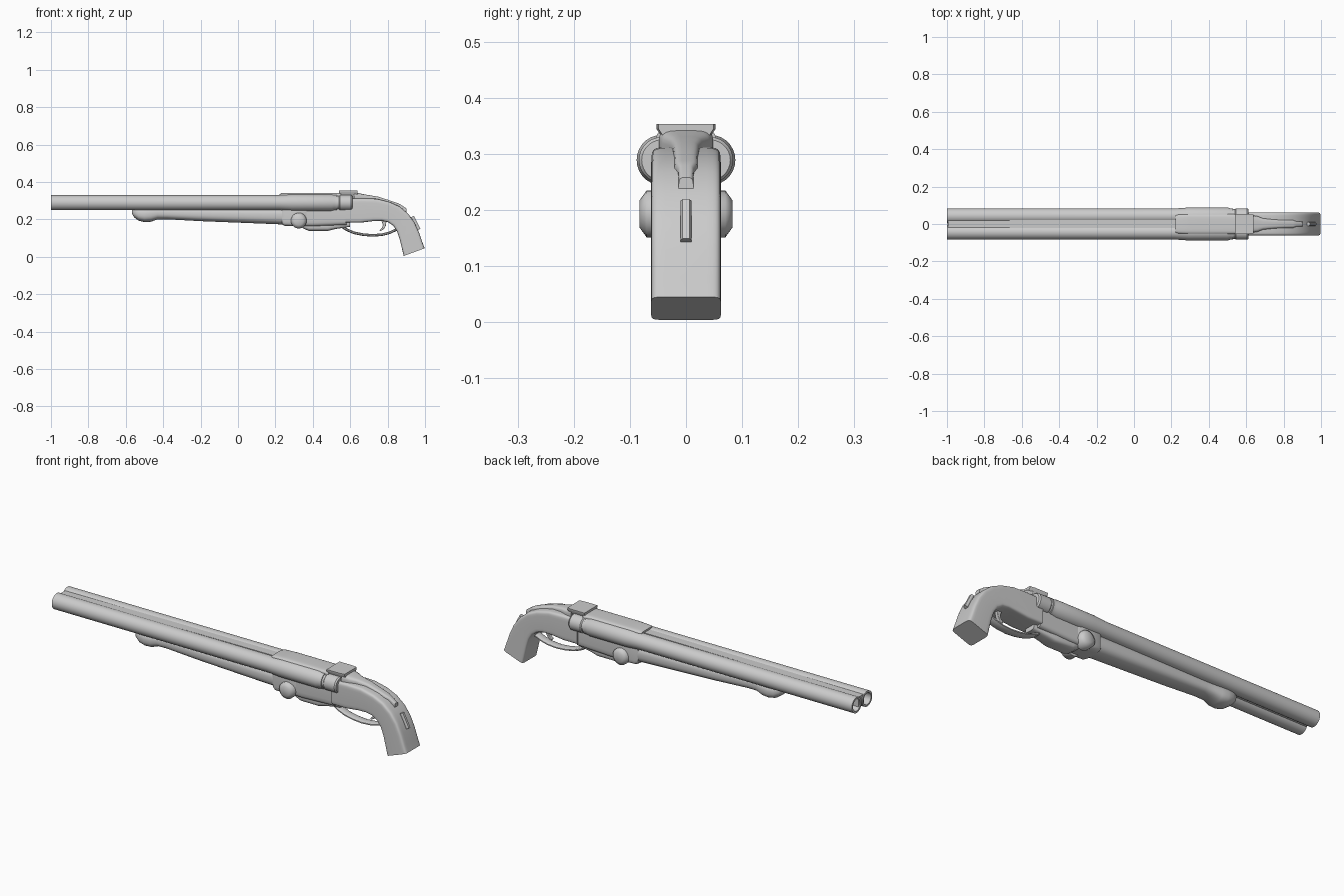
import bpy, bmesh, math

if "Cube" in bpy.data.objects:
    bpy.data.objects.remove(bpy.data.objects["Cube"])

grey = bpy.data.materials.new("plain grey")
grey.use_nodes = True
grey.diffuse_color = (0.6, 0.6, 0.6, 1)
grey.node_tree.nodes["Principled BSDF"].inputs["Base Color"].default_value = (0.6, 0.6, 0.6, 1)


def finish(bm, name, angle=35, bevel=0):
    bmesh.ops.recalc_face_normals(bm, faces=bm.faces)
    me = bpy.data.meshes.new(name)
    bm.to_mesh(me)
    bm.free()
    me.materials.append(grey)
    ob = bpy.data.objects.new(name, me)
    bpy.context.collection.objects.link(ob)
    bpy.ops.object.select_all(action='DESELECT')
    ob.select_set(True)
    bpy.context.view_layer.objects.active = ob
    if bevel:
        mod = ob.modifiers.new("bevel", 'BEVEL')
        mod.width, mod.segments = bevel, 2
    bpy.ops.object.shade_smooth_by_angle(angle=math.radians(angle))
    return ob


def skin(name, rings, angle=35):
    """Bridge rings of points and cap both ends."""
    bm = bmesh.new()
    vs = [[bm.verts.new(p) for p in ring] for ring in rings]
    n = len(vs[0])
    for a, b in zip(vs, vs[1:]):
        for i in range(n):
            j = (i + 1) % n
            bm.faces.new((a[i], a[j], b[j], b[i]))
    bm.faces.new(vs[0])
    bm.faces.new(vs[-1])
    return finish(bm, name, angle)


def loft(name, stations, power=2.0, n=24, angle=35):
    """Stations: (top x, top z, bottom x, bottom z, half width); higher power is squarer."""
    rings = []
    for tx, tz, bx, bz, w in stations:
        ring = []
        for i in range(n):
            t = 2 * math.pi * (i + 0.5) / n
            c, s = math.cos(t), math.sin(t)
            c = math.copysign(abs(c) ** (2 / power), c)
            s = math.copysign(abs(s) ** (2 / power), s)
            ring.append(((tx + bx) / 2 + (tx - bx) / 2 * s, w * c,
                         (tz + bz) / 2 + (tz - bz) / 2 * s))
        rings.append(ring)
    return skin(name, rings, angle)


def along_x(stations):
    """Upright stations from (x, top z, bottom z, half width)."""
    return [(x, t, x, b, w) for x, t, b, w in stations]


def lathe_x(name, profile, y, z, n=28):
    """Turn (x, radius) points around an axis parallel to x."""
    return skin(name, [[(x, y + r * math.cos(2 * math.pi * i / n),
                         z + r * math.sin(2 * math.pi * i / n)) for i in range(n)]
                       for x, r in profile])


def extrude_y(name, outline, half, bevel=0):
    """Side outline of (x, z) points given a thickness across y."""
    bm = bmesh.new()
    f = bm.faces.new([bm.verts.new((x, -half, z)) for x, z in outline])
    ext = bmesh.ops.extrude_face_region(bm, geom=[f])
    for v in ext["geom"]:
        if isinstance(v, bmesh.types.BMVert):
            v.co.y = half
    return finish(bm, name, 35, bevel)


def ribbon(name, path, half, thick):
    """Strap following an (x, z) path."""
    rings = []
    for i, (x, z) in enumerate(path):
        a, b = path[max(i - 1, 0)], path[min(i + 1, len(path) - 1)]
        d = math.hypot(b[0] - a[0], b[1] - a[1])
        nx, nz = -(b[1] - a[1]) / d * thick, (b[0] - a[0]) / d * thick
        rings.append([(x + nx * s, y, z + nz * s)
                      for s, y in ((-1, -half * .6), (-.4, -half), (.4, -half), (1, -half * .6),
                                   (1, half * .6), (.4, half), (-.4, half), (-1, half * .6))])
    return skin(name, rings, 50)


# Twin barrels with open muzzles and thicker breech ends, plus side pivots
for side, sy in (("left", 1), ("right", -1)):
    lathe_x(side + "_barrel",
            [(-.85, .004), (-.85, .03), (-1, .03), (-1, .04), (.22, .04), (.29, .045),
             (.5, .045), (.515, .041), (.53, .041), (.53, .036), (.54, .036), (.545, .041),
             (.605, .041), (.612, .036)], sy * .043, .289)
    n = 24
    skin(side + "_pivot_pin",
         [[(.325 + r * math.cos(2 * math.pi * i / n), sy * y, .193 + r * math.sin(2 * math.pi * i / n))
           for i in range(n)] for y, r in ((.03, .042), (.07, .042), (.083, .024))], 60)

# Sighting rib between the barrels
extrude_y("top_rib", [(-.995, .27), (.3, .27), (.3, .326), (-.995, .32)], .022)

# Cover plate over the breech
loft("breech_cover", along_x([(.222, .335, .30, .046), (.235, .34, .30, .05), (.3, .342, .30, .053),
                              (.5, .342, .30, .053), (.55, .342, .30, .053)]), 5)

# Wedge shaped latch behind the cover
wedge = [(.053, .353), (.053, .345), (.026, .305), (-.026, .305), (-.053, .345), (-.053, .353)]
skin("latch_wedge", [[(x, y * k, z) for y, z in wedge]
                     for x, k in ((.54, 1), (.61, 1), (.64, .93))])

# Tapering tang running down onto the grip
loft("tang", along_x([(.62, .346, .29, .048), (.66, .337, .28, .042), (.69, .331, .28, .03),
                      (.75, .321, .27, .024), (.8, .305, .25, .022), (.85, .288, .24, .021),
                      (.868, .28, .23, .014), (.9, .258, .22, .013)]), 4)

# Curved grip
loft("grip", [(.575, .31, .575, .182, .062), (.66, .312, .655, .182, .062),
              (.74, .31, .72, .19, .062), (.81, .293, .765, .192, .062),
              (.865, .268, .8, .186, .062), (.91, .23, .83, .166, .062),
              (.943, .185, .85, .136, .062), (.968, .13, .864, .095, .062),
              (.985, .08, .875, .05, .062), (.998, .045, .886, .004, .062)], 9, 32)
ribbon("grip_inlay", [(.932, .215), (.95, .18), (.967, .145)], .01, .009)

# Receiver body and underside
loft("receiver", along_x([(.3, .3, .165, .055), (.4, .3, .162, .055), (.58, .3, .17, .055)]), 6)
loft("hinge_block", along_x([(.235, .27, .172, .054), (.25, .27, .165, .062),
                             (.345, .27, .162, .062), (.37, .27, .17, .054)]), 6)
loft("belly_plate", along_x([(.33, .2, .165, .03), (.355, .2, .148, .038), (.38, .2, .138, .04),
                             (.48, .2, .138, .04), (.52, .2, .148, .036), (.6, .2, .16, .03)]), 4)

# Fore-end with a rounded tip
loft("fore_end", along_x([(-.568, .25, .232, .02), (-.555, .262, .21, .04), (-.53, .265, .192, .052),
                          (-.5, .265, .185, .056), (-.465, .265, .187, .054), (-.43, .265, .2, .048),
                          (-.38, .265, .2, .046), (-.2, .265, .19, .05), (0, .265, .182, .053),
                          (.2, .265, .174, .055), (.24, .265, .172, .055)]), 2.6)

# Trigger guard and trigger
ribbon("trigger_guard", [(.55, .165), (.58, .145), (.62, .128), (.67, .118), (.72, .114),
                         (.77, .118), (.81, .128), (.84, .142), (.86, .155)], .022, .007)
extrude_y("trigger", [(.765, .2), (.795, .2), (.79, .165), (.778, .145), (.76, .136),
                      (.757, .143), (.77, .155), (.775, .17)], .009, .002)
